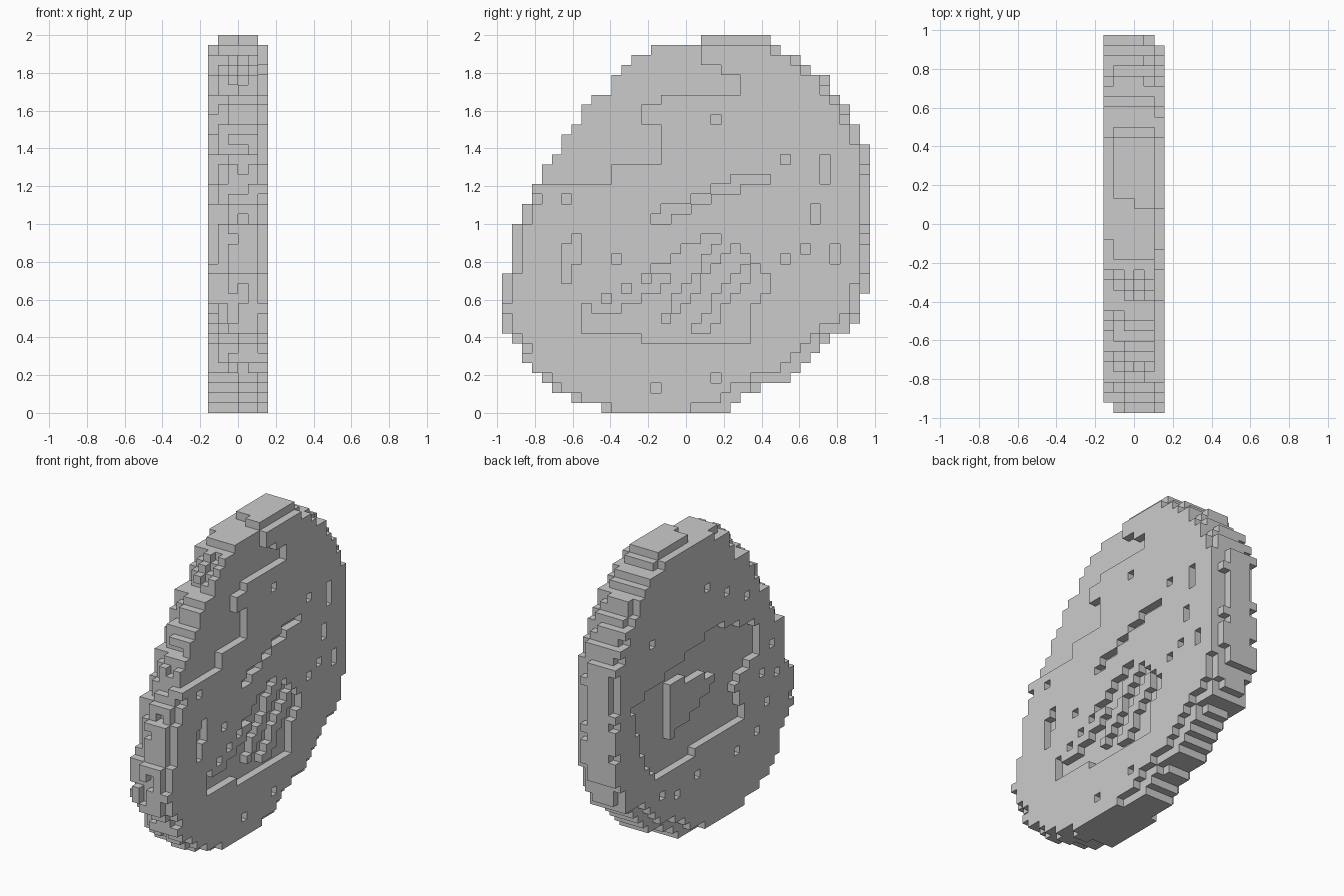
import bpy, bmesh, random
from mathutils import Vector

if "Cube" in bpy.data.objects:
    bpy.data.objects.remove(bpy.data.objects["Cube"])

random.seed(4)
S = 2 / 38                       # block size
NX, NY, NZ = 6, 37, 38

# Outline of the disc: first and end block of each row, bottom to top
LEFT = [10, 7, 5, 4, 3, 2, 2, 1] + [0] * 6 + [1] * 5 + [2, 2, 3, 3, 4, 4, 5, 6, 6, 7,
        8, 8, 9, 11, 11, 12, 13, 15, 20]
RIGHT = [23, 24, 26, 29, 30, 31, 32, 33, 35, 36, 36, 36] + [37] * 15 + [36, 36, 35, 35,
         34, 33, 33, 31, 30, 28, 27]

# The disc leans slightly, so the rim of each layer is cut back by a varying amount
CUT_L = [1.6, .9, .4, .2, 0, .7]
CUT_R = [.4, 0, 0, 0, .3, 1]
START = [[LEFT[k] + int(c + random.random()) for k in range(NZ)] for c in CUT_L]
END = [[RIGHT[k] - int(c + random.random()) for k in range(NZ)] for c in CUT_R]


def inside(p, poly):
    y, z = p
    hit = False
    for (y1, z1), (y2, z2) in zip(poly, poly[1:] + poly[:1]):
        if (z1 > z) != (z2 > z) and y < (y2 - y1) * (z - z1) / (z2 - z1) + y1:
            hit = not hit
    return hit


def near_line(p, a, b, w):
    p, a, b = Vector(p), Vector(a), Vector(b)
    t = max(0, min(1, (p - a).dot(b - a) / (b - a).length_squared))
    return (p - a - (b - a) * t).length < w


def in_outline(j, k):
    return 0 <= k < NZ and LEFT[k] <= j < RIGHT[k]


# Right face relief: raised plateau, sunken middle with diagonal ridges, single pits
PLATEAU = [(-1, 0), (-1, .74), (-.87, .74), (-.87, .95), (-.82, 1.21), (-.4, 1.21),
           (-.4, 1.31), (-.13, 1.31), (-.13, 1.52), (-.24, 1.52), (-.24, 1.63), (-.08, 1.68),
           (.29, 1.68), (.29, 1.79), (.1, 1.84), (.1, 1.95), (.5, 1.95), (1, 1.6), (1, 0)]
SUNK_R = [(-.55, .42), (-.24, .42), (-.24, .37), (.33, .37), (.34, .55), (.45, .68),
          (.35, .85), (.1, .95), (-.1, .8), (-.3, .68), (-.55, .55)]
RIDGES = [((-.1, .5), (.2, .9)), ((.08, .45), (.35, .8)), ((-.45, .55), (-.1, .7))]
GROOVES = [((-.16, 1.02), (.22, 1.2)), ((.2, 1.2), (.45, 1.26)), ((-.62, .7), (-.6, .9))]
PITS_R = [(-.26, 1.4), (.16, 1.56), (.53, 1.34), (-.63, 1.13), (-.37, .82), (.53, .82),
          (.16, .18), (.73, 1.33), (.73, 1.28), (.73, 1.23), (.68, 1.1), (.68, 1.05),
          (-.16, 1.71), (-.05, 1.82), (.79, .85), (.79, .8), (.63, .85), (-.16, .13)]

# Left face relief: sunken middle with a raised wedge
SUNK_L = [(.8, 1.1), (-.07, 1.32), (-.55, 1.17), (-.55, .98), (-.3, .85), (-.4, .6),
          (.54, .52), (.7, .75)]
WEDGE = [(.37, .75), (.37, 1.1), (.1, 1.05), (-.12, .95), (.1, .86)]
PITS_L = [(-.2, 1.5), (-.4, 1.4), (.0, 1.6), (-.6, .8), (-.65, .6), (-.5, .45), (-.3, .4),
          (-.75, .75), (.1, .4), (.3, .35), (.45, .4), (.6, 1.45), (.5, 1.6), (-.7, .95)]


def is_pit(p, pits):
    return any(abs(p[0] - a) < S / 2 and abs(p[1] - b) < S / 2 for a, b in pits)


def filled(i, j, k):
    if not in_outline(j, k) or not START[i][k] <= j < END[i][k]:
        return False
    p = ((j + .5) * S - NY * S / 2, (k + .5) * S)
    if i in (0, 5) and k == NZ - 1:
        return False
    if i == 5:
        if j > 18 and k < 18 and not in_outline(j + 1, k - 1):
            return False
        if not inside(p, PLATEAU) or is_pit(p, PITS_R):
            return False
        if any(near_line(p, a, b, .032) for a, b in GROOVES):
            return False
        if inside(p, SUNK_R):
            return any(near_line(p, a, b, .035) for a, b in RIDGES)
    if i == 0:
        # the lower rim is stepped in on the rear side
        if is_pit(p, PITS_L) or (k < 8 and j > 18 and not in_outline(j + 1, k - 1)):
            return False
        if inside(p, SUNK_L) and not inside(p, WEDGE):
            return False
    return True


# Blocky disc: only the outer faces of the filled blocks
cells = {(i, j, k) for i in range(NX) for j in range(NY) for k in range(NZ) if filled(i, j, k)}
bm = bmesh.new()
verts = {}


def vert(c):
    if c not in verts:
        verts[c] = bm.verts.new(((c[0] - NX / 2) * S, (c[1] - NY / 2) * S, c[2] * S))
    return verts[c]


for c in sorted(cells):
    for axis in range(3):
        u, v = (axis + 1) % 3, (axis + 2) % 3
        for side in (0, 1):
            n = list(c)
            n[axis] += 2 * side - 1
            if tuple(n) in cells:
                continue
            quad = []
            for du, dv in ((0, 0), (1, 0), (1, 1), (0, 1)):
                q = list(c)
                q[axis] += side
                q[u] += du
                q[v] += dv
                quad.append(vert(tuple(q)))
            bm.faces.new(quad if side else quad[::-1])

mesh = bpy.data.meshes.new("blocky_disc")
bm.to_mesh(mesh)
bm.free()
disc = bpy.data.objects.new("blocky_disc", mesh)
bpy.context.collection.objects.link(disc)

grey = bpy.data.materials.new("stone grey")
grey.diffuse_color = (.6, .6, .6, 1)
grey.use_nodes = True
grey.node_tree.nodes["Principled BSDF"].inputs["Base Color"].default_value = grey.diffuse_color
mesh.materials.append(grey)
